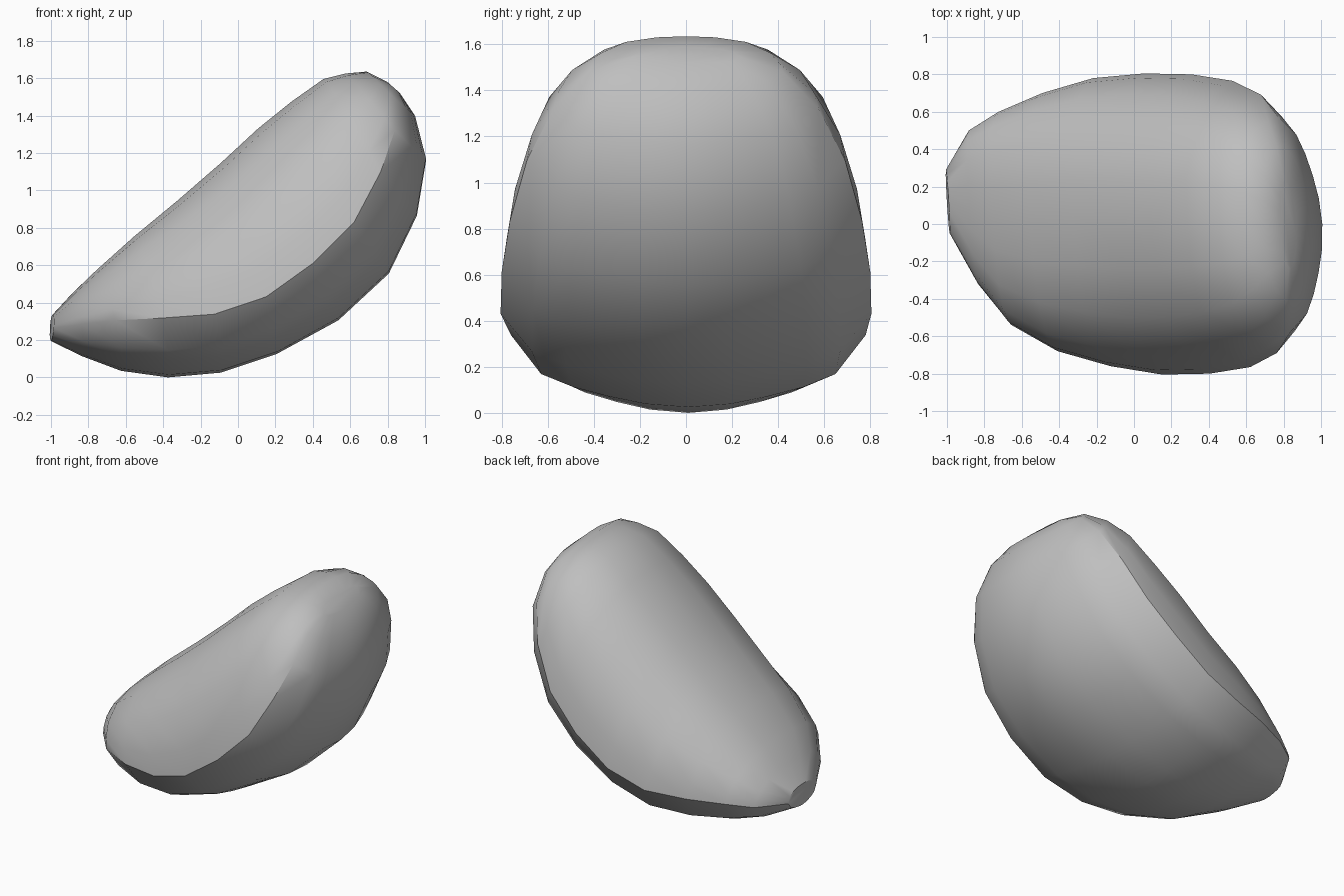
import bpy, bmesh
from mathutils import Vector

cube = bpy.data.objects.get("Cube")
if cube:
    bpy.data.objects.remove(cube)

stone_grey = bpy.data.materials.new("stone_grey")
stone_grey.use_nodes = True
colour = (0.52, 0.52, 0.52, 1)
stone_grey.diffuse_color = colour
stone_grey.node_tree.nodes["Principled BSDF"].inputs["Base Color"].default_value = colour

# Half cross-section as (share of half width, share of the height):
# the belly runs up to the rim, the crown runs from the rim to the top
belly = [(0, 0), (.24, .045), (.45, .15), (.65, .28), (.83, .46)]
crown = [(1, 0), (.97, .22), (.86, .55), (.62, .84), (.3, .97), (0, 1)]


def section(rim):
    half = [(w, t * rim) for w, t in belly]
    half += [(w, rim + t * (1 - rim)) for w, t in crown]
    return half + [(-w, t) for w, t in half[-2:0:-1]]


# Stations from the low tip to the high end:
# belly x, belly z, top x, top z, half width, sideways shift, rim height share
stations = [
    (-1.0, .20, -.99, .34, .17, .12, .5),
    (-.84, .12, -.88, .46, .41, .09, .5),
    (-.63, .04, -.76, .58, .57, .03, .5),
    (-.38, .005, -.56, .76, .69, .01, .42),
    (-.10, .03, -.33, .95, .77, .01, .34),
    (.20, .13, -.10, 1.15, .805, 0, .3),
    (.53, .31, .10, 1.335, .80, 0, .3),
    (.80, .56, .28, 1.48, .765, 0, .3),
    (.95, .87, .45, 1.60, .69, 0, .32),
    (1.0, 1.17, .57, 1.63, .575, 0, .34),
    (.94, 1.40, .68, 1.64, .42, 0, .36),
    (.86, 1.52, .78, 1.59, .24, 0, .4),
]

# Boulder lofted through the stations
bm = bmesh.new()
rings = []
for bx, bz, tx, tz, width, shift, rim in stations:
    ring = []
    for w, t in section(rim):
        y = w * width + shift
        x = bx + (tx - bx) * t
        x -= .06 * y + .2 * y * y * max(0, x)   # slight skew and rounded high end
        ring.append(bm.verts.new((x, y, bz + (tz - bz) * t)))
    rings.append(ring)
for a, b in zip(rings, rings[1:]):
    for i in range(len(a)):
        bm.faces.new((a[i - 1], a[i], b[i], b[i - 1]))
bm.faces.new(rings[0])
bm.faces.new(rings[-1])
bmesh.ops.recalc_face_normals(bm, faces=bm.faces)

# Centre on the ground
lo = Vector([min(v.co[k] for v in bm.verts) for k in range(3)])
hi = Vector([max(v.co[k] for v in bm.verts) for k in range(3)])
mid = (lo + hi) / 2
bmesh.ops.translate(bm, verts=bm.verts, vec=(-mid.x, -mid.y, -lo.z))

mesh = bpy.data.meshes.new("boulder")
bm.to_mesh(mesh)
bm.free()
mesh.materials.append(stone_grey)
boulder = bpy.data.objects.new("boulder", mesh)
bpy.context.collection.objects.link(boulder)
bpy.ops.object.select_all(action='DESELECT')
bpy.context.view_layer.objects.active = boulder
boulder.select_set(True)
bpy.ops.object.shade_smooth_by_angle(angle=.6)
